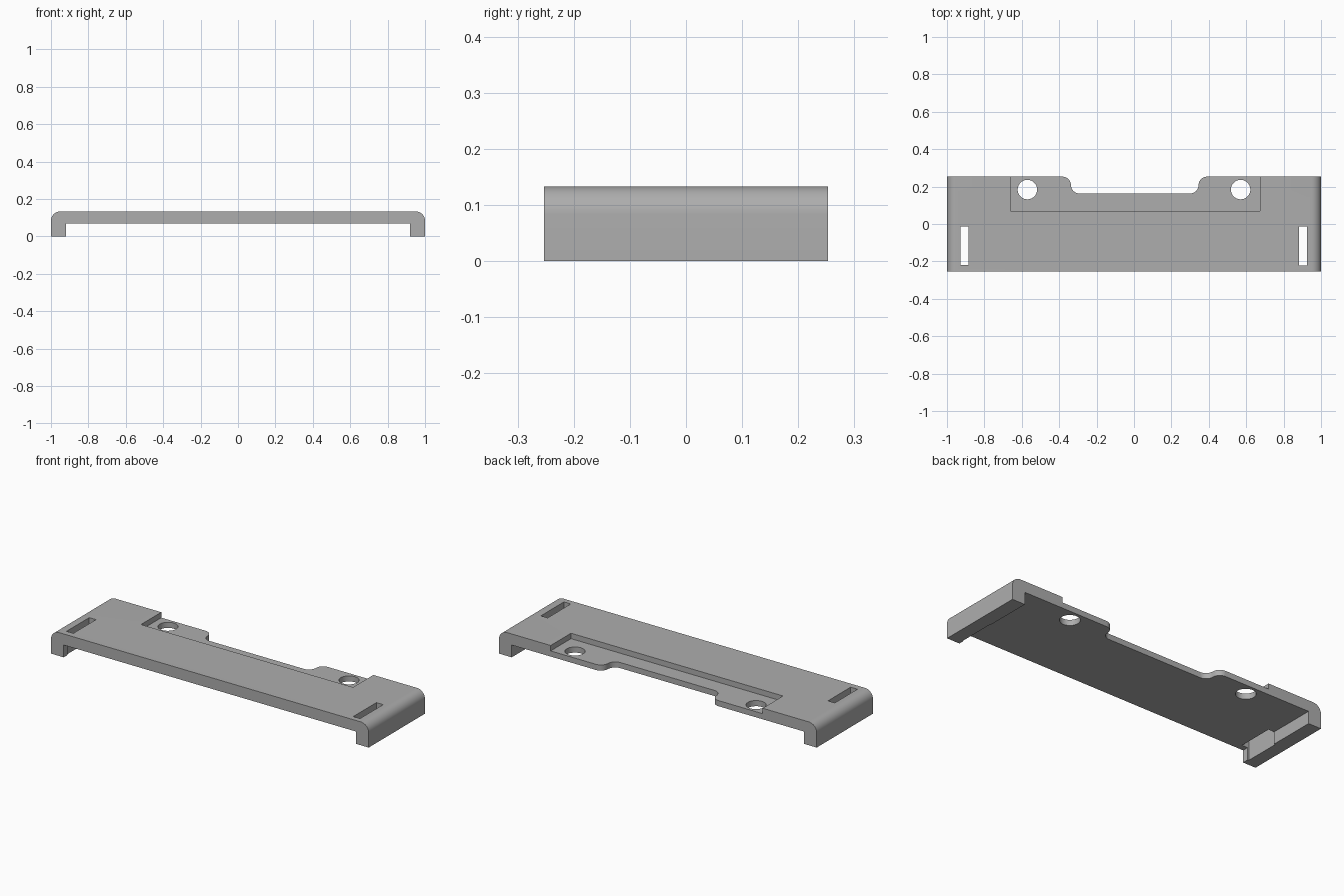
import bpy, bmesh
from math import cos, sin, radians
from mathutils import Vector

cube = bpy.data.objects.get("Cube")
if cube:
    bpy.data.objects.remove(cube, do_unlink=True)

HALF_Y, TOP, UNDER, LEG_X = 0.253, 0.133, 0.07, 0.92

grey = bpy.data.materials.new("plain grey")
grey.use_nodes = True
colour = (0.42, 0.42, 0.42, 1)
grey.diffuse_color = colour
grey.node_tree.nodes["Principled BSDF"].inputs["Base Color"].default_value = colour


def arc(cx, cy, r, start, end, steps=10):
    angles = [radians(start + (end - start) * i / steps) for i in range(steps + 1)]
    return [(cx + r * cos(a), cy + r * sin(a)) for a in angles]


def prism(name, outline, place, sweep):
    """Extrude a 2D outline, put into space by place(), along sweep."""
    bm = bmesh.new()
    face = bm.faces.new([bm.verts.new(place(u, v)) for u, v in outline])
    grown = bmesh.ops.extrude_face_region(bm, geom=[face])["geom"]
    bmesh.ops.translate(bm, vec=Vector(sweep),
                        verts=[g for g in grown if isinstance(g, bmesh.types.BMVert)])
    bmesh.ops.recalc_face_normals(bm, faces=bm.faces)
    mesh = bpy.data.meshes.new(name)
    bm.to_mesh(mesh)
    bm.free()
    mesh.materials.append(grey)
    obj = bpy.data.objects.new(name, mesh)
    bpy.context.collection.objects.link(obj)
    return obj


def cut(name, outline, bottom=-0.1):
    """Cut an outline down through the cover as far as bottom."""
    cutter = prism(name, outline, lambda x, y: (x, y, bottom), (0, 0, 0.4 - bottom))
    cutter.hide_render = True
    mod = cover.modifiers.new(name, "BOOLEAN")
    mod.operation, mod.solver, mod.object = "DIFFERENCE", "EXACT", cutter
    bpy.context.view_layer.objects.active = cover
    bpy.ops.object.modifier_apply(modifier=name)
    bpy.data.objects.remove(cutter, do_unlink=True)


def rectangle(x0, x1, y0, y1):
    return [(x0, y0), (x1, y0), (x1, y1), (x0, y1)]


# Channel-shaped cover with rounded upper edges
R = 0.05
profile = [(-1, 0), (-LEG_X, 0), (-LEG_X, UNDER), (LEG_X, UNDER), (LEG_X, 0), (1, 0)]
profile += arc(1 - R, TOP - R, R, 0, 90) + arc(R - 1, TOP - R, R, 90, 180)
cover = prism("cover_plate", profile, lambda x, z: (x, -HALF_Y, z), (0, 2 * HALF_Y, 0))

# Shallow pocket open to the back
cut("pocket", rectangle(-0.66, 0.675, 0.07, 0.4), bottom=0.102)

# Back notch with rounded outer and inner corners
r, floor = 0.045, 0.163
left, right = -0.337, 0.345
notch = [(left - r, 0.4), (left - r, HALF_Y)]
notch += arc(left - r, HALF_Y - r, r, 90, 0)
notch += arc(left + r, floor + r, r, 180, 270)
notch += arc(right - r, floor + r, r, 270, 360)
notch += arc(right + r, HALF_Y - r, r, 180, 90)
notch += [(right + r, 0.4)]
cut("back_notch", notch)

# Screw holes and strap slots
for x in (-0.57, 0.57):
    cut("screw_hole", arc(x, 0.184, 0.052, 0, 352.5, 47))
cut("right_slot", rectangle(-0.927, -0.884, -0.218, -0.014))
cut("left_slot", rectangle(0.881, 0.924, -0.222, -0.014))

# Smooth rounded surfaces, crisp edges
bpy.ops.object.select_all(action="DESELECT")
cover.select_set(True)
bpy.context.view_layer.objects.active = cover
bpy.ops.object.shade_smooth_by_angle(angle=radians(30))
